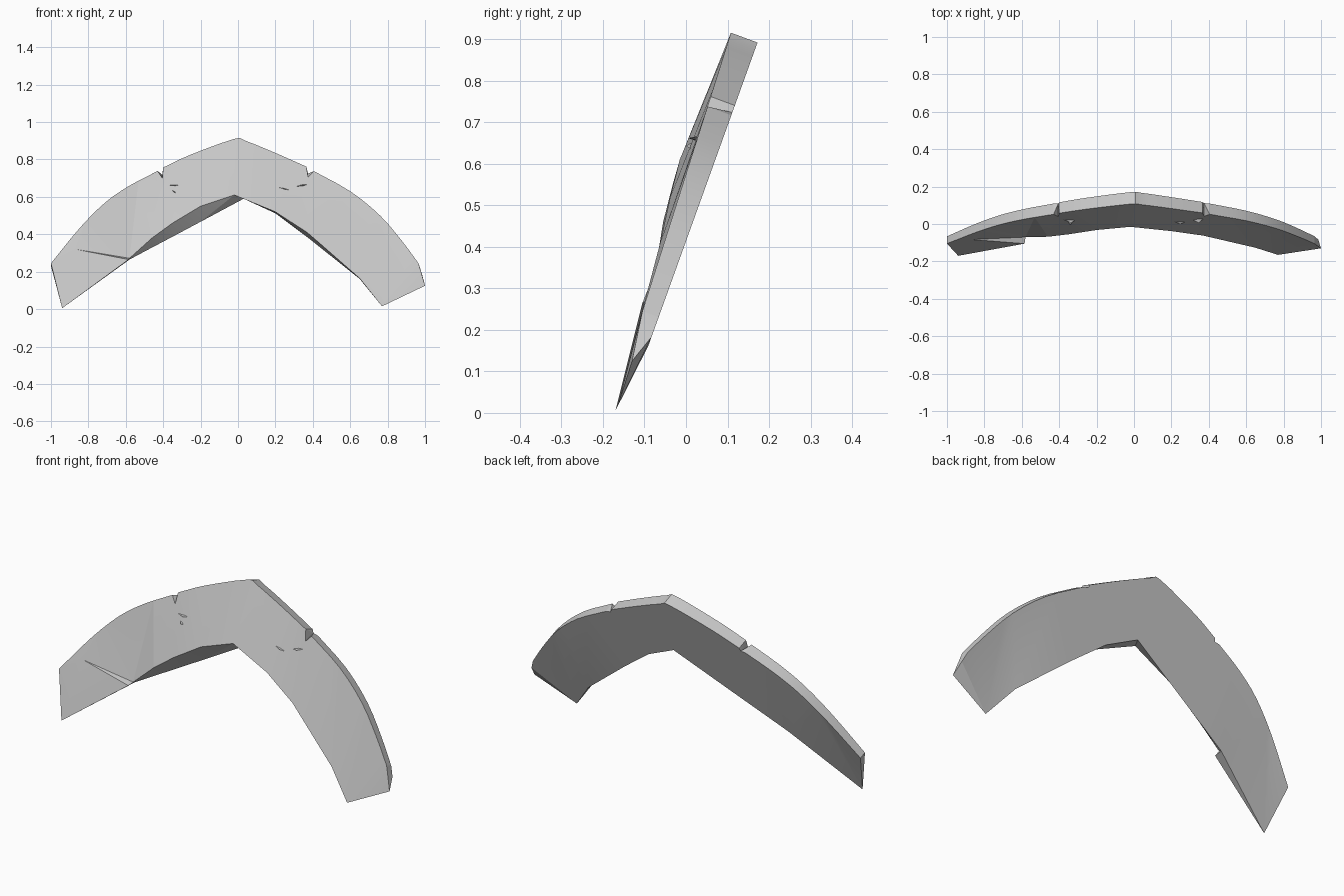
import bpy, bmesh, math
from mathutils import Vector

cube = bpy.data.objects.get("Cube")
if cube:
    bpy.data.objects.remove(cube, do_unlink=True)

grey = bpy.data.materials.new("stone_grey")
grey.use_nodes = True
grey.diffuse_color = (0.58, 0.58, 0.58, 1)
grey.node_tree.nodes["Principled BSDF"].inputs["Base Color"].default_value = grey.diffuse_color


def back_y(z):
    return -0.083 + (z - 0.183) * 0.36


def front_y(z):
    return -0.105 + (z - 0.245) * 0.318


def arc(points, steps=3):
    """Smooth curve through x, z points."""
    p = [Vector(q) for q in points]
    p = [2 * p[0] - p[1]] + p + [2 * p[-1] - p[-2]]
    out = []
    for a, b, c, d in zip(p, p[1:], p[2:], p[3:]):
        for i in range(steps):
            t = i / steps
            out.append(0.5 * (2 * b + (c - a) * t + (2 * a - 5 * b + 4 * c - d) * t ** 2
                              + (3 * b - a - 3 * c + d) * t ** 3))
    return out + [p[-2]]


def finish(bm, name):
    bmesh.ops.recalc_face_normals(bm, faces=bm.faces)
    mesh = bpy.data.meshes.new(name)
    bm.to_mesh(mesh)
    bm.free()
    mesh.materials.append(grey)
    ob = bpy.data.objects.new(name, mesh)
    bpy.context.collection.objects.link(ob)
    return ob


# Outer rim, from one end over the crown to the other, with two small nicks
left_nick, right_nick = Vector((-0.405, 0.70)), Vector((0.375, 0.705))
rim = arc([(-1, 0.245), (-0.845, 0.435), (-0.71, 0.57), (-0.58, 0.66), (-0.43, 0.738)])
rim += [left_nick]
rim += arc([(-0.40, 0.757), (-0.255, 0.825), (-0.02, 0.91), (0.04, 0.90), (0.2, 0.835), (0.365, 0.762)])
rim += [right_nick]
rim += arc([(0.405, 0.738), (0.6, 0.63), (0.76, 0.5), (0.88, 0.36), (0.965, 0.245)])

pairs = []
for p in rim:
    x, z = p
    y = front_y(z)
    zr = z + 0.04 if p in (left_nick, right_nick) else z
    depth = (back_y(zr) - front_y(zr)) / 1.133
    pairs.append(((x, y, z), (x, front_y(zr) + depth, zr - 0.37 * depth)))

# Sharp end and inner edge, each front point paired with its back point
pairs += [((1, -0.13, 0.125), (0.985, -0.083, 0.183)),
          ((0.77, -0.165, 0.015), (0.77, -0.165, 0.015))]
inner = [(0.65, -0.127, 0.165, 0.65, 0.162), (0.37, -0.062, 0.41, 0.37, 0.385),
         (0.2, -0.038, 0.52, 0.2, 0.512), (-0.02, -0.015, 0.61, 0.03, 0.59),
         (-0.2, -0.032, 0.55, -0.2, 0.467), (-0.35, -0.055, 0.46, -0.35, 0.387),
         (-0.46, -0.068, 0.38, -0.46, 0.329), (-0.58, -0.07, 0.272, -0.58, 0.265)]
pairs += [((x, y, z), (bx, back_y(bz), bz)) for x, y, z, bx, bz in inner]

# Curved slab
bm = bmesh.new()
front = [bm.verts.new(f) for f, b in pairs]
back = [bm.verts.new(b) for f, b in pairs]
tip = bm.verts.new((-0.94, -0.17, 0.005))
lip = bm.verts.new((-0.585, -0.105, 0.265))
fold = bm.verts.new((-0.87, -0.083, 0.32))
for i in range(len(front) - 1):
    bm.faces.new((front[i], front[i + 1], back[i + 1], back[i]))
bm.faces.new(front + [fold])
bm.faces.new(back + [tip])
# Folded lip near the low end
bm.faces.new((front[0], fold, lip, tip))
bm.faces.new((fold, front[-1], lip))
bm.faces.new((front[0], back[0], tip))
bm.faces.new((front[-1], back[-1], lip))
bm.faces.new((lip, back[-1], tip))
bmesh.ops.triangulate(bm, faces=[f for f in bm.faces if len(f.verts) > 3])
bmesh.ops.remove_doubles(bm, verts=bm.verts, dist=0.0005)
slab = finish(bm, "curved_slab")
bpy.ops.object.select_all(action="DESELECT")
slab.select_set(True)
bpy.context.view_layer.objects.active = slab
bpy.ops.object.shade_smooth_by_angle(angle=math.radians(12))


# Small chipped ridges on the front
def ridge(name, start, end, width):
    a, b = Vector(start), Vector(end)
    side = Vector((a.y - b.y, b.x - a.x)).normalized() * width
    mid = a.lerp(b, 0.6)
    bm = bmesh.new()
    base = [bm.verts.new((p.x, front_y(p.y) + 0.015, p.y)) for p in (a, mid + side, b, mid - side)]
    peak = bm.verts.new((mid.x, front_y(mid.y) - 0.022, mid.y))
    for i in range(4):
        bm.faces.new((base[i], base[(i + 1) % 4], peak))
    bm.faces.new(base)
    finish(bm, name)


ridge("left_chip_long", (-0.42, 0.665), (-0.28, 0.66), 0.007)
ridge("left_chip_short", (-0.37, 0.65), (-0.32, 0.61), 0.008)
ridge("right_chip_long", (0.14, 0.67), (0.32, 0.625), 0.007)
ridge("right_chip_short", (0.28, 0.65), (0.39, 0.67), 0.008)
